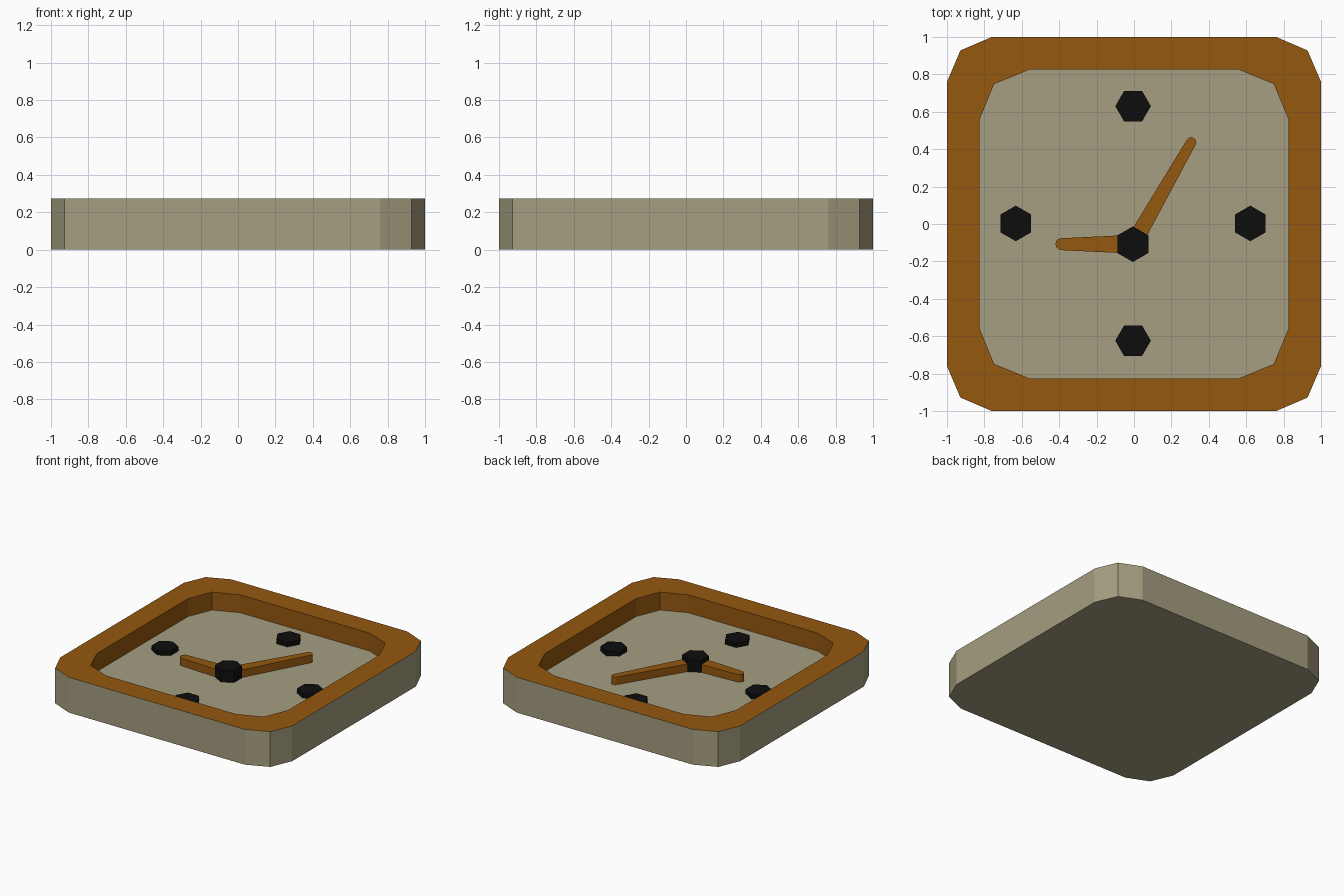
import bpy, bmesh, math
from mathutils import Vector

if "Cube" in bpy.data.objects:
    bpy.data.objects.remove(bpy.data.objects["Cube"])

FLOOR, TOP = 0.135, 0.275


def material(name, rgb):
    m = bpy.data.materials.new(name)
    m.diffuse_color = (*rgb, 1)
    m.use_nodes = True
    m.node_tree.nodes["Principled BSDF"].inputs["Base Color"].default_value = m.diffuse_color
    return m


CREAM = material("cream", (0.376, 0.342, 0.216))
AMBER = material("amber", (0.296, 0.098, 0.005))
BLACK = material("black", (0.004, 0.004, 0.004))


def finish(name, bm, mats):
    bmesh.ops.recalc_face_normals(bm, faces=bm.faces[:])
    me = bpy.data.meshes.new(name)
    bm.to_mesh(me)
    bm.free()
    for m in mats:
        me.materials.append(m)
    ob = bpy.data.objects.new(name, me)
    bpy.context.collection.objects.link(ob)
    return ob


def prism(name, pts, z0, z1, mat):
    bm = bmesh.new()
    low = [bm.verts.new((x, y, z0)) for x, y in pts]
    high = [bm.verts.new((x, y, z1)) for x, y in pts]
    bm.faces.new(low)
    bm.faces.new(high)
    n = len(pts)
    for i in range(n):
        j = (i + 1) % n
        bm.faces.new((low[i], low[j], high[j], high[i]))
    return finish(name, bm, [mat])


def rounded_square(side, diag, flat):
    corner = [(side, flat), (diag, diag), (flat, side)]
    pts = []
    for _ in range(4):
        pts += corner
        corner = [(-y, x) for x, y in corner]
    return pts


# Case: outer wall, rim, inner wall and recessed dial in one skin
outer = rounded_square(1.0, 0.928, 0.76)
inner = rounded_square(0.825, 0.748, 0.56)
bm = bmesh.new()
rings = [[bm.verts.new((x, y, z)) for x, y in pts]
         for pts, z in ((outer, 0), (outer, TOP), (inner, TOP), (inner, FLOOR))]
for k, mat_index in enumerate((0, 1, 1)):
    a, b = rings[k], rings[k + 1]
    for i in range(12):
        j = (i + 1) % 12
        bm.faces.new((a[i], a[j], b[j], b[i])).material_index = mat_index
bm.faces.new(rings[0])
bm.faces.new(rings[3])
finish("clock_case", bm, [CREAM, AMBER])


def hexagon(cx, cy, r, turn):
    return [(cx + r * math.cos(turn + i * math.pi / 3),
             cy + r * math.sin(turn + i * math.pi / 3)) for i in range(6)]


# Hour markers, each pointing sideways to its radius
for i in range(4):
    a = i * math.pi / 2
    prism(f"hour_marker_{i + 1}",
          hexagon(0.627 * math.cos(a) - 0.005, 0.627 * math.sin(a) + 0.003,
                  0.095, a + math.pi / 2),
          FLOOR, FLOOR + 0.035, BLACK)

# Centre hub
HUB = Vector((-0.006, -0.108))
prism("hub", hexagon(HUB.x, HUB.y, 0.095, math.pi / 2), FLOOR, 0.228, BLACK)


# Tapered hands with rounded tips
def hand(name, tip, base_half, tip_half):
    tip = Vector(tip)
    d = (tip - HUB).normalized()
    side = Vector((-d.y, d.x))
    pts = [HUB + side * base_half, HUB - side * base_half]
    for i in range(7):
        t = -math.pi / 2 + i * math.pi / 6
        pts.append(tip + (d * math.cos(t) + side * math.sin(t)) * tip_half)
    prism(name, pts, FLOOR, 0.195, AMBER)


hand("minute_hand", (0.306, 0.437), 0.045, 0.027)
hand("hour_hand", (-0.388, -0.108), 0.05, 0.032)
